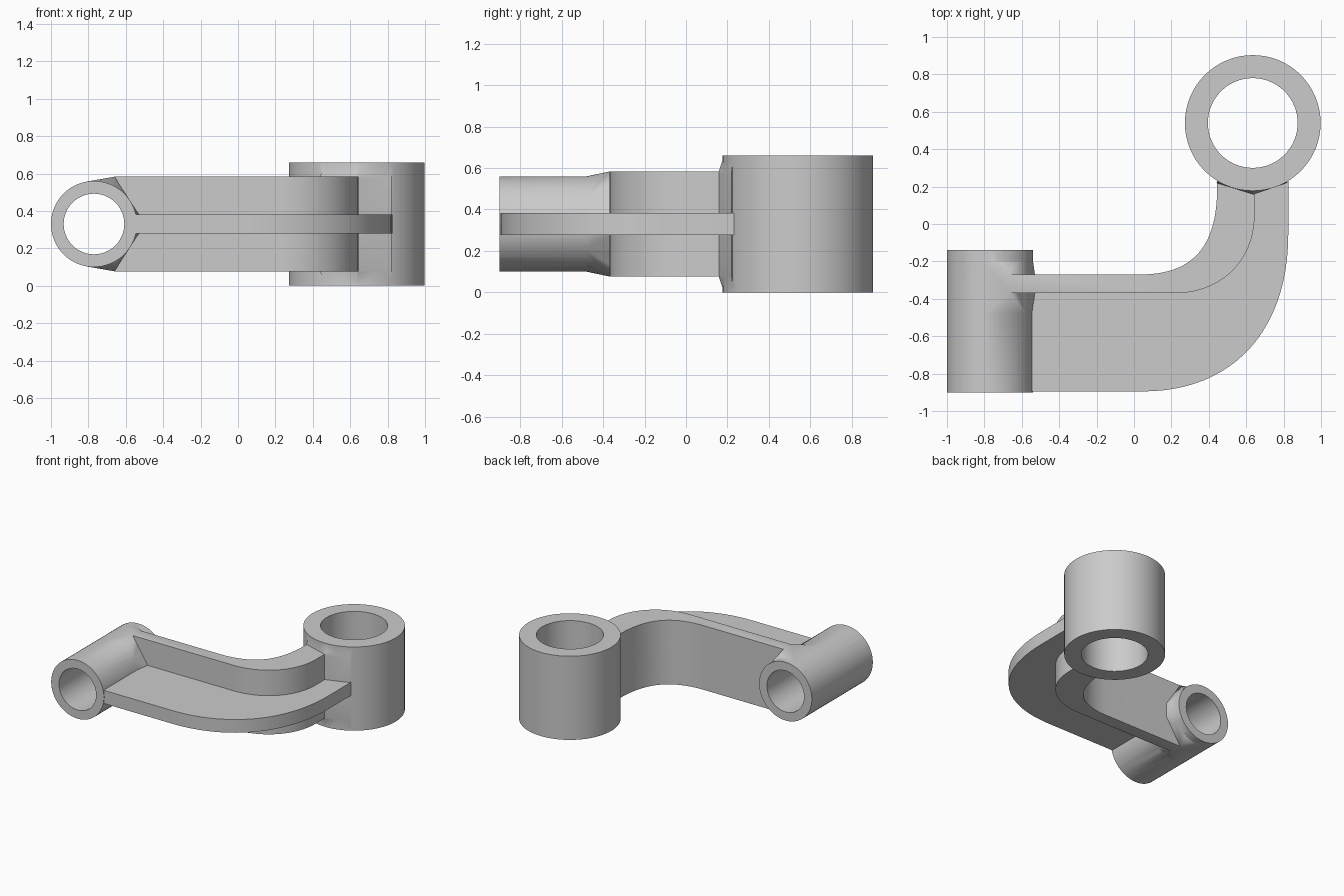
import bpy, bmesh, math
from mathutils import Vector, Matrix, geometry

cube = bpy.data.objects.get("Cube")
if cube:
    bpy.data.objects.remove(cube, do_unlink=True)

SIDES = 64
MID = 0.33
PIN = Vector((-0.77, -0.52, MID))
HUB = Vector((0.635, 0.54, MID))
PIN_R, HUB_R = 0.23, 0.363


def finish(bm, name):
    bmesh.ops.recalc_face_normals(bm, faces=bm.faces)
    mesh = bpy.data.meshes.new(name)
    bm.to_mesh(mesh)
    bm.free()
    obj = bpy.data.objects.new(name, mesh)
    bpy.context.collection.objects.link(obj)
    return obj


def cylinder(name, center, radius, length, along_y=False):
    bm = bmesh.new()
    turn = Matrix.Rotation(math.pi / 2 if along_y else 0, 4, 'X')
    bmesh.ops.create_cone(bm, cap_ends=True, segments=SIDES, radius1=radius, radius2=radius,
                          depth=length, matrix=Matrix.Translation(center) @ turn)
    return finish(bm, name)


def prism(name, outline, half_height):
    bm = bmesh.new()
    face = bm.faces.new([bm.verts.new((x, y, MID - half_height)) for x, y in outline])
    moved = bmesh.ops.extrude_face_region(bm, geom=[face])["geom"]
    bmesh.ops.translate(bm, vec=(0, 0, 2 * half_height),
                        verts=[v for v in moved if isinstance(v, bmesh.types.BMVert)])
    return finish(bm, name)


def hull(name, points):
    bm = bmesh.new()
    verts = [bm.verts.new(p) for p in points]
    result = bmesh.ops.convex_hull(bm, input=verts)
    spare = {v for v in result["geom_interior"] + result["geom_unused"]
             if isinstance(v, bmesh.types.BMVert)}
    bmesh.ops.delete(bm, geom=list(spare), context='VERTS')
    return finish(bm, name)


def bend(*controls):
    pts = geometry.interpolate_bezier(*[Vector((x, y, 0)) for x, y in controls], 24)
    return [(p.x, p.y) for p in pts]


def combine(body, other, operation):
    mod = body.modifiers.new(operation.title(), 'BOOLEAN')
    mod.operation, mod.solver, mod.object = operation, 'EXACT', other
    other.hide_render = True
    bpy.context.view_layer.objects.active = body
    bpy.ops.object.modifier_apply(modifier=mod.name)
    bpy.data.objects.remove(other, do_unlink=True)


# Plan curves shared by the rib and the flange
inner = bend((0.03, -0.27), (0.30, -0.27), (0.445, -0.14), (0.445, 0.2))
middle = bend((0.22, -0.37), (0.46, -0.37), (0.645, -0.2), (0.645, 0.05))
outer = bend((0.05, -0.895), (0.5, -0.895), (0.825, -0.6), (0.825, -0.05))

# Tall rib and horizontal flange
rib = prism("rib", [(-0.66, -0.27)] + inner + [(0.445, 0.25), (0.645, 0.25)]
            + middle[::-1] + [(-0.66, -0.37)], 0.253)
flange = prism("flange", [(-0.64, -0.28)] + inner + [(0.445, 0.25), (0.825, 0.25)]
               + outer[::-1] + [(-0.64, -0.895)], 0.052)

# Blend between the rib and the horizontal sleeve
blend = []
for y in (-0.48, -0.2):
    for i in range(SIDES):
        a = 2 * math.pi * i / SIDES
        blend.append((PIN.x + PIN_R * math.cos(a), y, MID + PIN_R * math.sin(a)))
for y in (-0.37, -0.27):
    for s in (-1, 1):
        blend += [(-0.66, y, MID + s * 0.253), (-0.53, y, MID + s * 0.052)]
sleeve_blend = hull("sleeve_blend", blend)

# Blend between the rib and the vertical sleeve
blend = []
for s in (-1, 1):
    blend += [(x, y, MID + s * 0.253) for x, y in ((0.44, 0.22), (0.64, 0.158), (0.82, 0.22))]
    blend += [(x, y, MID + s * 0.32) for x, y in ((0.46, 0.23), (0.635, 0.18), (0.81, 0.23))]
    blend.append((0.635, 0.28, MID + s * 0.32))
hub_blend = hull("hub_blend", blend)

# Join the solids, then bore both sleeves
body = cylinder("bent_lever_arm", HUB, HUB_R, 2 * MID)
pin_sleeve = cylinder("horizontal_sleeve", PIN, PIN_R, 0.76, True)
for part in (hub_blend, rib, flange, pin_sleeve, sleeve_blend):
    combine(body, part, 'UNION')
combine(body, cylinder("hub_bore", HUB, 0.24, 1), 'DIFFERENCE')
combine(body, cylinder("pin_bore", PIN, 0.162, 1, True), 'DIFFERENCE')

bpy.ops.object.select_all(action='DESELECT')
body.select_set(True)
bpy.context.view_layer.objects.active = body
bpy.ops.object.shade_smooth_by_angle(angle=math.radians(25))
